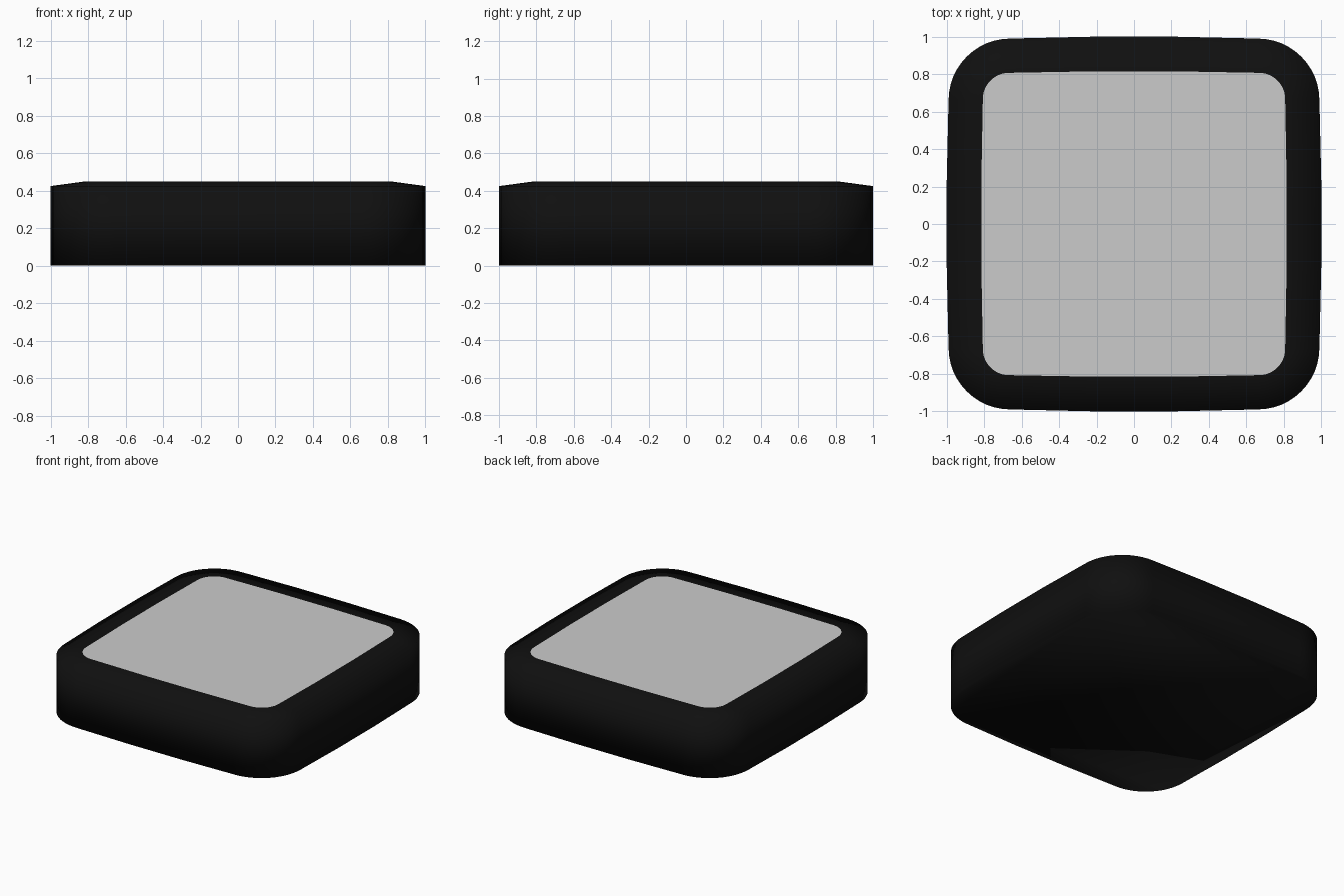
import bpy, bmesh
from math import sin, cos, pi

if "Cube" in bpy.data.objects:
    bpy.data.objects.remove(bpy.data.objects["Cube"])


def outline(half, radius, bulge, z, steps=12):
    """Rounded square whose four sides bow out slightly."""
    pts = []
    c = half - bulge - radius
    for q in range(4):
        a0 = q * pi / 2
        side = [(half, -0.22), (half, 0.22)]
        arc = [(c + radius * cos(t * pi / 2 / steps), c + radius * sin(t * pi / 2 / steps))
               for t in range(steps + 1)]
        for x, y in side + arc:
            pts.append((x * cos(a0) - y * sin(a0), x * sin(a0) + y * cos(a0), z))
    return pts


def make_object(name, loops, cap_first, cap_last, color=None, smooth=False):
    """Bridge a stack of outlines and cap the ends asked for."""
    bm = bmesh.new()
    rings = [[bm.verts.new(p) for p in loop] for loop in loops]
    n = len(rings[0])
    for a, b in zip(rings, rings[1:]):
        for i in range(n):
            j = (i + 1) % n
            bm.faces.new((a[i], a[j], b[j], b[i]))
    if cap_first:
        bm.faces.new(rings[0][::-1])
    if cap_last:
        bm.faces.new(rings[-1])
    for f in bm.faces:
        f.smooth = smooth
    mesh = bpy.data.meshes.new(name)
    bm.to_mesh(mesh)
    bm.free()
    obj = bpy.data.objects.new(name, mesh)
    bpy.context.collection.objects.link(obj)
    if color:
        mat = bpy.data.materials.new(name + "_black")
        mat.diffuse_color = color
        mat.use_nodes = True
        mat.node_tree.nodes["Principled BSDF"].inputs["Base Color"].default_value = mat.diffuse_color
        mesh.materials.append(mat)
    return obj


panel_edge = outline(0.815, 0.14, 0.008, 0.45)

# Black body: flat bottom, upright wall, gently sloping rim
make_object("body", [outline(1.0, 0.33, 0.01, 0.0),
                     outline(1.0, 0.33, 0.01, 0.425),
                     panel_edge],
            True, False, (0.005, 0.005, 0.005, 1), True)

# Grey top panel filling the rim
make_object("top_panel", [panel_edge], False, True)
